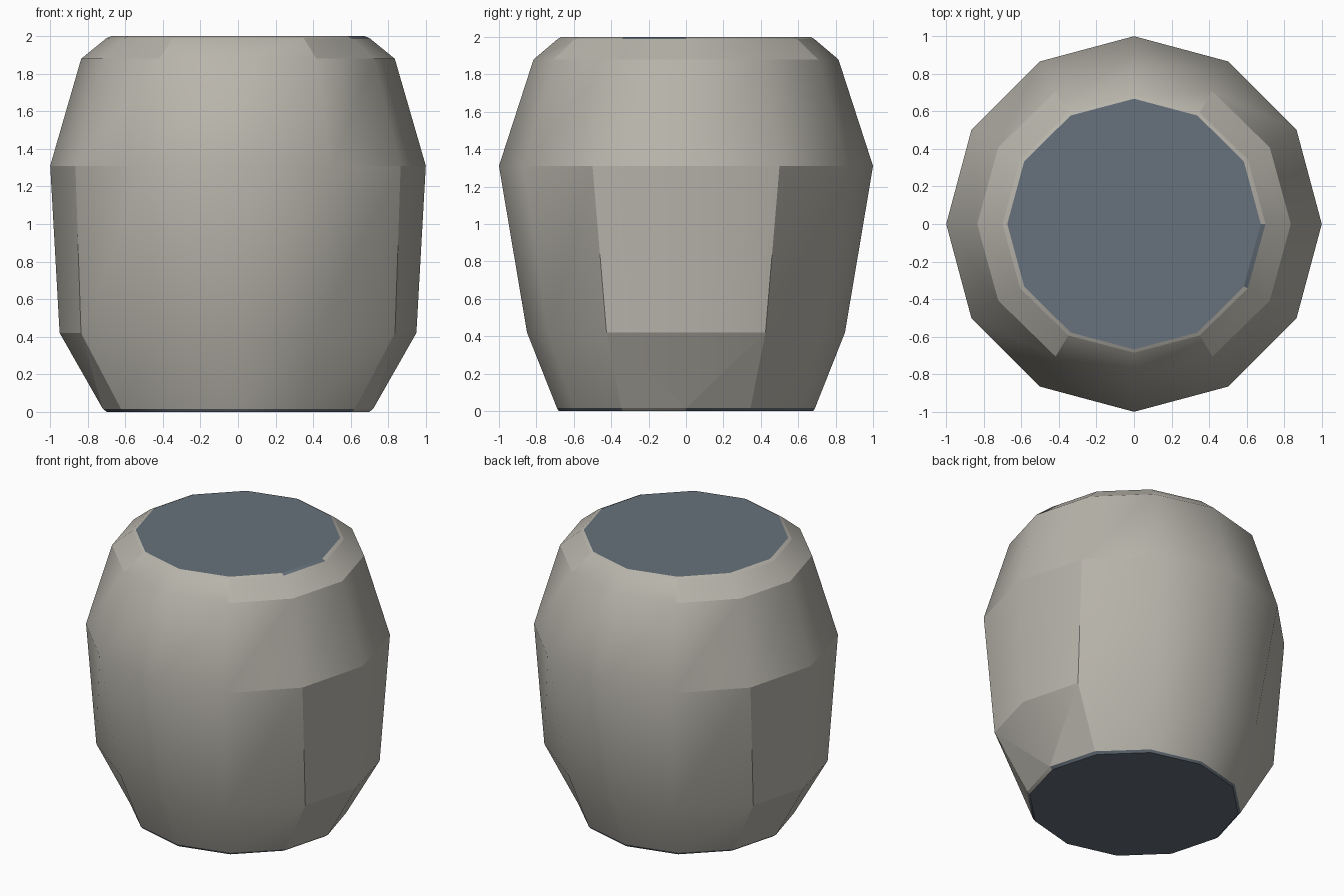
import bpy, bmesh, math

cube = bpy.data.objects.get("Cube")
if cube:
    bpy.data.objects.remove(cube)


def make_material(name, rgb):
    mat = bpy.data.materials.new(name)
    mat.use_nodes = True
    mat.diffuse_color = (*rgb, 1)
    mat.node_tree.nodes["Principled BSDF"].inputs["Base Color"].default_value = (*rgb, 1)
    return mat


body_mat = make_material("warm_grey", (0.48, 0.46, 0.41))
cap_mat = make_material("slate_blue", (0.135, 0.165, 0.2))

SIDES = 12
# Rings from bottom to top: height, x radius, y radius, outward push of the side panels
RINGS = [
    (0.0, 0.70, 0.68, 0),
    (0.016, 0.72, 0.69, 0),
    (0.42, 0.85, 0.85, 0.1),
    (1.31, 1.0, 1.0, 0),
    (1.88, 0.835, 0.815, 0),
    (1.99, 0.70, 0.685, 0),
    (2.0, 0.675, 0.667, 0),
]


def side_steps(i):
    """Number of steps from the nearest of the two side axes."""
    i %= SIDES // 2
    return min(i, SIDES // 2 - i)


bm = bmesh.new()
rings = []
for z, rx, ry, push in RINGS:
    ring = []
    for i in range(SIDES):
        a = math.tau * i / SIDES
        out = math.copysign(push, math.cos(a)) if side_steps(i) <= 1 else 0
        ring.append(bm.verts.new((rx * math.cos(a) + out, ry * math.sin(a), z)))
    rings.append(ring)

NOTCH = SIDES - 1  # the one rim segment where the cap colours swap
top_strip = len(RINGS) - 2

# Wall faces, with the lower side segments folded along a diagonal
for level in range(len(RINGS) - 1):
    lo, hi = rings[level], rings[level + 1]
    for i in range(SIDES):
        j = (i + 1) % SIDES
        if level == 1 and side_steps(i) + side_steps(j) == 1:
            if side_steps(i) == 0:
                tris = [(lo[i], lo[j], hi[j]), (lo[i], hi[j], hi[i])]
            else:
                tris = [(lo[i], lo[j], hi[i]), (lo[j], hi[j], hi[i])]
            for t in tris:
                bm.faces.new(t)
            continue
        f = bm.faces.new((lo[i], lo[j], hi[j], hi[i]))
        if level == 0:
            f.material_index = int(i != NOTCH)
        elif level == top_strip:
            f.material_index = int(i == NOTCH)

# End caps
for ring in (rings[0][::-1], rings[-1]):
    bm.faces.new(ring).material_index = 1

for f in bm.faces:
    f.smooth = True


def crease(a, b):
    e = bm.edges.get((a, b))
    if e:
        e.smooth = False


# Creases around the rims, the side panels and their folded lower corners
for i in range(SIDES):
    j = (i + 1) % SIDES
    si, sj = side_steps(i), side_steps(j)
    for level in (0, 1, 5, 6):
        crease(rings[level][i], rings[level][j])
    if max(si, sj) <= 2:
        crease(rings[3][i], rings[3][j])
        crease(rings[4][i], rings[4][j])
    if max(si, sj) <= 1:
        crease(rings[2][i], rings[2][j])
        crease(rings[1][i], rings[2][j])
        crease(rings[2][i], rings[1][j])
    if si == 1:
        crease(rings[2][i], rings[3][i])
        crease(rings[1][i], rings[2][i])
    if si == 2:
        crease(rings[4][i], rings[5][i])

bm.normal_update()
mesh = bpy.data.meshes.new("barrel_body")
bm.to_mesh(mesh)
bm.free()
mesh.materials.append(body_mat)
mesh.materials.append(cap_mat)
barrel = bpy.data.objects.new("barrel_body", mesh)
bpy.context.collection.objects.link(barrel)
